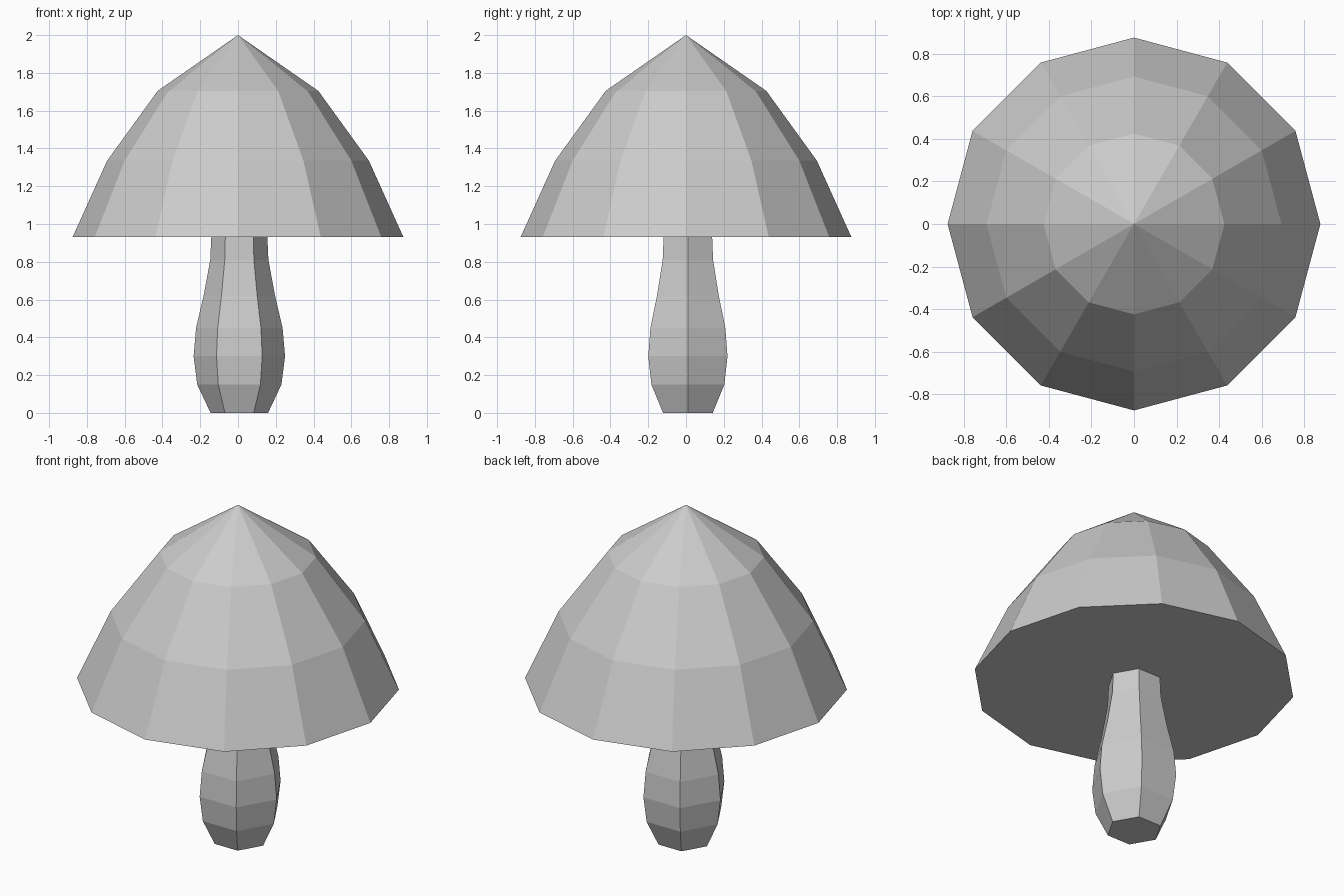
import bpy, bmesh
from math import sin, cos, tau

if "Cube" in bpy.data.objects:
    bpy.data.objects.remove(bpy.data.objects["Cube"])


def lathe(name, profile, sides, centre=(0, 0), apex=None):
    """Stack rings of (radius, height), closed below, and above by a point or flat face."""
    bm = bmesh.new()
    rings = [[bm.verts.new((centre[0] + r * cos(tau * i / sides),
                            centre[1] + r * sin(tau * i / sides), z))
              for i in range(sides)] for r, z in profile]
    for low, high in zip(rings, rings[1:]):
        for i in range(sides):
            j = (i + 1) % sides
            bm.faces.new((low[i], low[j], high[j], high[i]))
    bm.faces.new(rings[0][::-1])
    if apex is None:
        bm.faces.new(rings[-1])
    else:
        tip = bm.verts.new((centre[0], centre[1], apex))
        for i in range(sides):
            bm.faces.new((rings[-1][i], rings[-1][(i + 1) % sides], tip))
    bmesh.ops.recalc_face_normals(bm, faces=bm.faces[:])
    mesh = bpy.data.meshes.new(name)
    bm.to_mesh(mesh)
    bm.free()
    obj = bpy.data.objects.new(name, mesh)
    bpy.context.collection.objects.link(obj)
    return obj


# Twelve-sided cap with a flat underside
lathe("cap", [(0.876, 0.93), (0.693, 1.335), (0.425, 1.705)], 12, apex=2.0)

# Six-sided bulging stem, slightly off centre, its top tucked into the cap
lathe("stem", [(0.152, 0), (0.223, 0.15), (0.242, 0.30), (0.229, 0.45),
               (0.189, 0.62), (0.154, 0.81), (0.148, 0.94)], 6, centre=(0.007, 0.01))
